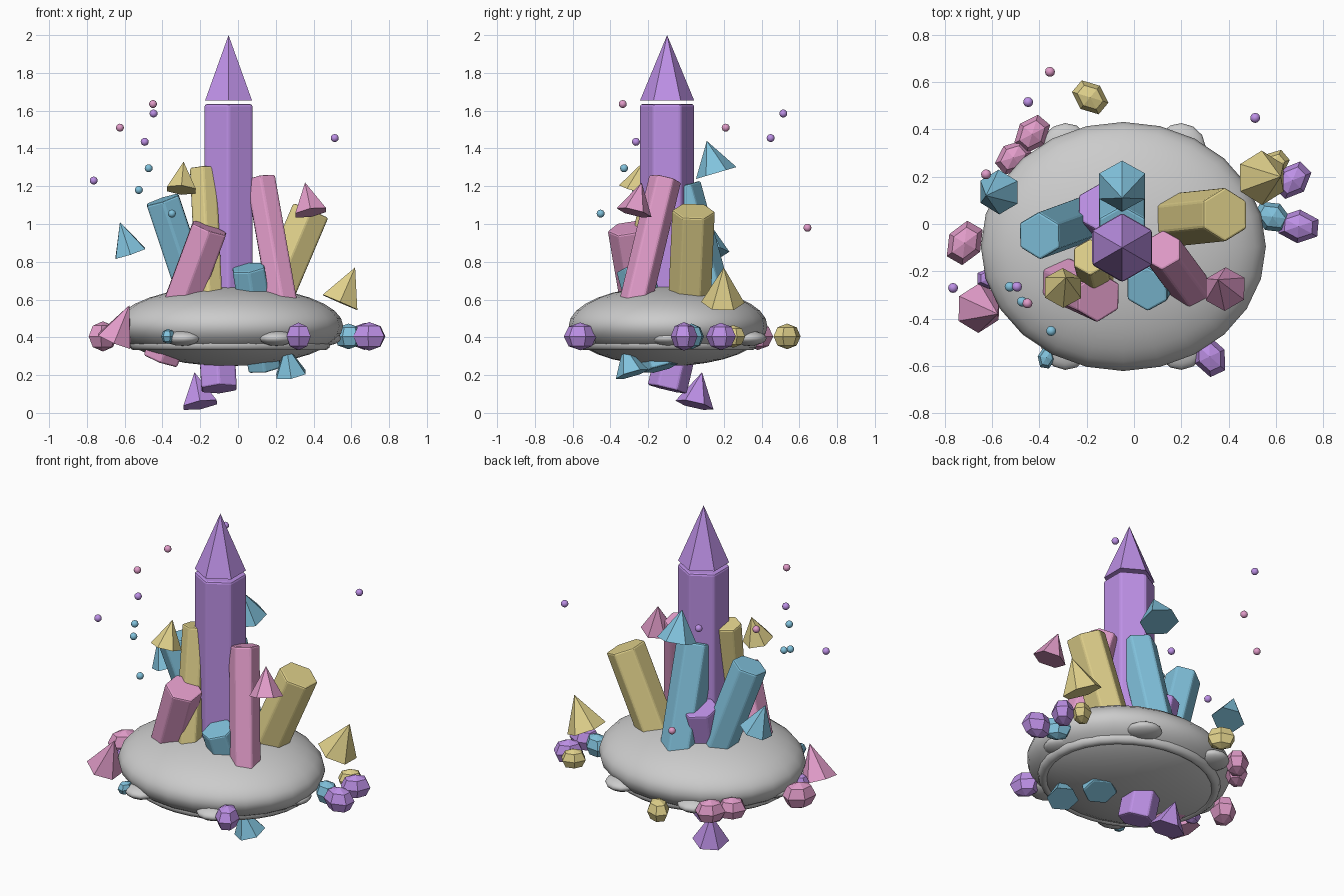
import bpy, math
from mathutils import Vector

COLORS = {
    "purple": (0.51, 0.28, 0.79, 1),
    "pink": (0.75, 0.33, 0.58, 1),
    "blue": (0.22, 0.54, 0.72, 1),
    "yellow": (0.75, 0.64, 0.26, 1),
}
MATS = {}
for key, rgba in COLORS.items():
    MATS[key] = bpy.data.materials.new(key + "_crystal")
    MATS[key].diffuse_color = rgba


def finish(name, color=None, smooth=False):
    ob = bpy.context.object
    ob.name = name
    if color:
        ob.data.materials.append(MATS[color])
    if smooth:
        bpy.ops.object.shade_smooth()
    return ob


def hex_solid(name, color, a, b, r1, r2, bevel=0.0):
    """Six-sided prism or cone running from point a to point b."""
    a, b = Vector(a), Vector(b)
    d = b - a
    bpy.ops.mesh.primitive_cone_add(vertices=6, radius1=r1, radius2=r2,
                                    depth=d.length, location=(a + b) / 2)
    ob = finish(name, color)
    ob.rotation_euler = Vector((0, 0, 1)).rotation_difference(d).to_euler()
    if bevel:
        mod = ob.modifiers.new("bevel", 'BEVEL')
        mod.width = bevel
        mod.segments = 2
    return ob


def ball(name, loc, scale, color=None, seg=24, rings=16, rot=0.0, smooth=True):
    bpy.ops.mesh.primitive_uv_sphere_add(segments=seg, ring_count=rings, radius=1,
                                         location=loc, rotation=(0, 0, rot))
    ob = finish(name, color, smooth)
    ob.scale = scale
    return ob


# Rock base: flattened boulder, rim ring and half-buried stones
CX, CY = -0.045, -0.095
ball("rock_base", (CX, CY, 0.46), (0.602, 0.526, 0.212))
bpy.ops.mesh.primitive_torus_add(major_radius=0.5, minor_radius=0.035, major_segments=32,
                                 minor_segments=10, location=(CX, CY, 0.365))
finish("rock_rim", smooth=True).scale = (1, 0.88, 1)
for i in range(6):
    t = math.radians(60 * i)
    ball("rim_stone", (CX + 0.5 * math.cos(t), CY + 0.5 * math.sin(t) * 0.99, 0.395),
         (0.09, 0.1, 0.04), seg=12, rings=8, rot=t)

# Main crystal and its cap
hex_solid("main_crystal", "purple", (-0.05, -0.1, 0.5), (-0.05, -0.1, 1.635), 0.146, 0.146, 0.012)
hex_solid("main_crystal_cap", "purple", (-0.05, -0.1, 1.655), (-0.05, -0.1, 2.0), 0.143, 0)

# Leaning crystals: colour, lower end, upper end, radius
LEANING = [
    ("pink", (0.26, -0.30, 0.45), (0.12, -0.11, 1.24), 0.088),
    ("pink", (-0.41, -0.19, 0.28), (-0.15, -0.31, 0.98), 0.108),
    ("yellow", (-0.15, -0.27, 0.55), (-0.185, -0.14, 1.295), 0.08),
    ("yellow", (0.10, 0.01, 0.40), (0.385, 0.04, 1.07), 0.115),
    ("blue", (-0.18, 0.03, 0.47), (-0.40, -0.05, 1.13), 0.102),
    ("blue", (-0.05, 0.17, 0.47), (-0.05, -0.03, 1.2), 0.112),
    ("blue", (0.14, -0.13, 0.235), (0.055, -0.275, 0.77), 0.098),
    ("purple", (-0.10, -0.10, 0.125), (-0.14, 0.07, 0.85), 0.108),
]
for c, a, b, r in LEANING:
    hex_solid(c + "_crystal", c, a, b, r, r, 0.01)

# Detached crystal tips: colour, base centre, apex, radius
TIPS = [
    ("blue", (-0.05, 0.16, 1.27), (-0.05, 0.11, 1.44), 0.112),
    ("yellow", (-0.30, -0.27, 1.18), (-0.288, -0.225, 1.33), 0.088),
    ("pink", (0.385, -0.275, 1.06), (0.355, -0.235, 1.22), 0.095),
    ("blue", (-0.57, 0.135, 0.845), (-0.625, 0.12, 1.01), 0.095),
    ("yellow", (0.54, 0.195, 0.585), (0.62, 0.20, 0.77), 0.115),
    ("pink", (-0.655, -0.355, 0.38), (-0.575, -0.38, 0.57), 0.106),
    ("blue", (0.28, -0.285, 0.205), (0.255, -0.33, 0.36), 0.09),
    ("purple", (-0.20, 0.045, 0.042), (-0.23, 0.085, 0.215), 0.103),
]
for c, a, b, r in TIPS:
    hex_solid(c + "_crystal_tip", c, a, b, r, 0)

# Small faceted gems around the rim: colour, x, y, heading in degrees, size
GEMS = [
    ("pink", -0.43, 0.38, 50, 0.09), ("pink", -0.51, 0.28, 40, 0.085),
    ("yellow", -0.185, 0.535, -40, 0.085), ("yellow", 0.59, 0.25, 40, 0.075),
    ("purple", 0.67, 0.185, 45, 0.09), ("blue", 0.585, 0.03, -30, 0.085),
    ("purple", 0.695, -0.01, -5, 0.095), ("purple", 0.32, -0.56, -65, 0.092),
    ("blue", -0.37, -0.565, 80, 0.05), ("pink", -0.715, -0.08, 60, 0.1),
    ("purple", -0.61, -0.23, 0, 0.06),
]
for c, x, y, deg, s in GEMS:
    ball(c + "_rim_gem", (x, y, 0.405), (s, s * 0.75, s * 0.8), c,
         seg=6, rings=4, rot=math.radians(deg), smooth=False)

# Floating sparkles
SPARKS = [
    ("pink", -0.45, -0.335, 1.635), ("purple", -0.447, 0.515, 1.585),
    ("pink", -0.625, 0.21, 1.51), ("purple", -0.494, -0.265, 1.435),
    ("blue", -0.473, -0.328, 1.295), ("purple", -0.764, -0.27, 1.23),
    ("blue", -0.525, -0.265, 1.18), ("blue", -0.35, -0.452, 1.055),
    ("purple", 0.512, 0.448, 1.455), ("pink", -0.355, 0.643, 0.98),
]
for c, x, y, z in SPARKS:
    ball(c + "_sparkle", (x, y, z), (0.021,) * 3, c, seg=12, rings=8)
